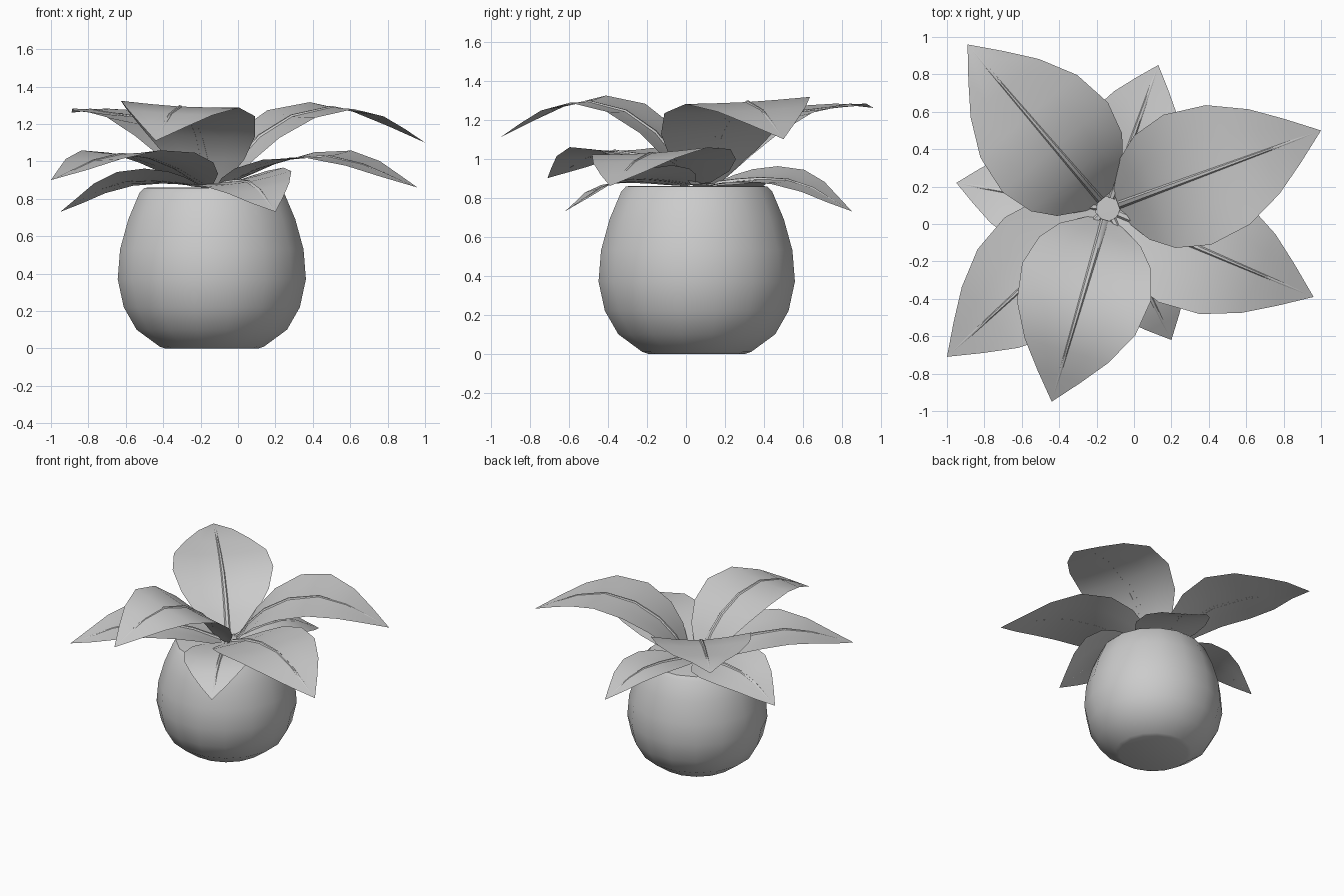
import bpy, bmesh, math
from mathutils import Vector

cube = bpy.data.objects.get("Cube")
if cube:
    bpy.data.objects.remove(cube, do_unlink=True)

grey = bpy.data.materials.new("light_grey")
grey.use_nodes = True
GREY = (0.6, 0.6, 0.6, 1)
grey.diffuse_color = GREY
grey.node_tree.nodes["Principled BSDF"].inputs["Base Color"].default_value = GREY


def loft(rows, name, closed=False):
    """Skin a list of point rows into a smooth object with crisp edges."""
    bm = bmesh.new()
    grid = [[bm.verts.new(p) for p in row] for row in rows]
    count = len(grid[0])
    for a, b in zip(grid, grid[1:]):
        for i in range(count if closed else count - 1):
            j = (i + 1) % count
            bm.faces.new((a[i], a[j], b[j], b[i]))
    if closed:
        bm.faces.new(grid[0][::-1])
        bm.faces.new(grid[-1])
    bmesh.ops.remove_doubles(bm, verts=bm.verts, dist=0.0005)
    bmesh.ops.recalc_face_normals(bm, faces=bm.faces)
    mesh = bpy.data.meshes.new(name)
    bm.to_mesh(mesh)
    bm.free()
    mesh.materials.append(grey)
    obj = bpy.data.objects.new(name, mesh)
    bpy.context.collection.objects.link(obj)
    bpy.ops.object.select_all(action="DESELECT")
    obj.select_set(True)
    bpy.context.view_layer.objects.active = obj
    bpy.ops.object.shade_smooth_by_angle(angle=math.radians(35))


# Round pot, turned from a radius/height profile
POT = Vector((-0.14, 0.055, 0))
SIDES = 16
ANGLES = [math.tau * (i + 0.5) / SIDES for i in range(SIDES)]
profile = [(0.255, 0), (0.285, 0.01), (0.41, 0.10), (0.48, 0.22), (0.513, 0.37),
           (0.50, 0.53), (0.455, 0.69), (0.395, 0.83), (0.37, 0.857), (0.345, 0.86)]
loft([[POT + Vector((r * math.cos(a), r * math.sin(a), z)) for a in ANGLES]
      for r, z in profile], "pot", closed=True)

# Shared leaf outline: stations along the leaf and half width at each
CENTRE = Vector((-0.14, 0.08, 0))
BASE = 0.06
STATIONS = [0, 0.08, 0.18, 0.34, 0.54, 0.72, 0.86, 1]
HALF = [0.08, 0.23, 0.32, 0.37, 0.34, 0.24, 0.125, 0]
# Midrib heights for each tier of leaves
TIERS = {
    "upper": [0.87, 1.01, 1.13, 1.24, 1.29, 1.25, 1.18, 1.10],
    "raised": [0.87, 0.99, 1.09, 1.19, 1.24, 1.26, 1.28, 1.26],
    "middle": [0.87, 0.91, 0.96, 1.01, 1.03, 0.99, 0.93, 0.87],
    "lower": [0.865, 0.875, 0.885, 0.895, 0.89, 0.85, 0.79, 0.73],
}


def leaf(name, tier, tip, tip_z, width, lift=0.03, roll=0.0):
    """A gently cupped leaf with a slim raised rib on top."""
    heights = TIERS[tier]
    reach = Vector((tip[0], tip[1], 0)) - CENTRE
    axis, side = reach.normalized(), Vector((-reach.y, reach.x, 0)).normalized()
    blade, ribs = [], []
    for t, half, z in zip(STATIONS, HALF, heights):
        z += (tip_z - heights[-1]) * t * t
        half *= width
        spine = CENTRE + axis * (BASE + (reach.length - BASE) * t)

        def point(off, extra=0.0):
            u = off / (0.37 * width)
            rise = 2 * lift * (1 - t) * abs(u) ** 1.5 + roll * u
            return spine + side * off + Vector((0, 0, z + rise + extra))

        blade.append([point(half * f) for f in (-1, -0.5, 0, 0.5, 1)])
        rib = min(0.017 * (1 - t) + 0.004, half * 0.3)
        top = 0.015 * (1 - t)
        ribs.append([point(-rib), point(-rib / 2, top), point(rib / 2, top), point(rib)])
    loft(blade, name)
    loft(ribs, name + "_rib")


# Three large upper leaves, two middle leaves, three small lower leaves
leaf("upper_leaf_back", "raised", (-0.89, 0.96), 1.26, 1.0, 0.035)
leaf("upper_leaf_side", "upper", (1.0, 0.5), 1.10, 1.0, 0.01, 0.02)
leaf("upper_leaf_front", "upper", (-0.44, -0.95), 1.11, 0.97, 0.015, -0.02)
leaf("middle_leaf_left", "middle", (0.96, -0.39), 0.86, 0.95, 0.015, 0.02)
leaf("middle_leaf_right", "middle", (-1.0, -0.71), 0.90, 0.92, 0.025)
leaf("lower_leaf_back", "lower", (0.13, 0.85), 0.73, 0.74, 0.02, 0.04)
leaf("lower_leaf_right", "lower", (-0.95, 0.22), 0.73, 0.74, 0.02, 0.04)
leaf("lower_leaf_front", "lower", (0.2, -0.62), 0.73, 0.75, 0.02, 0.045)
